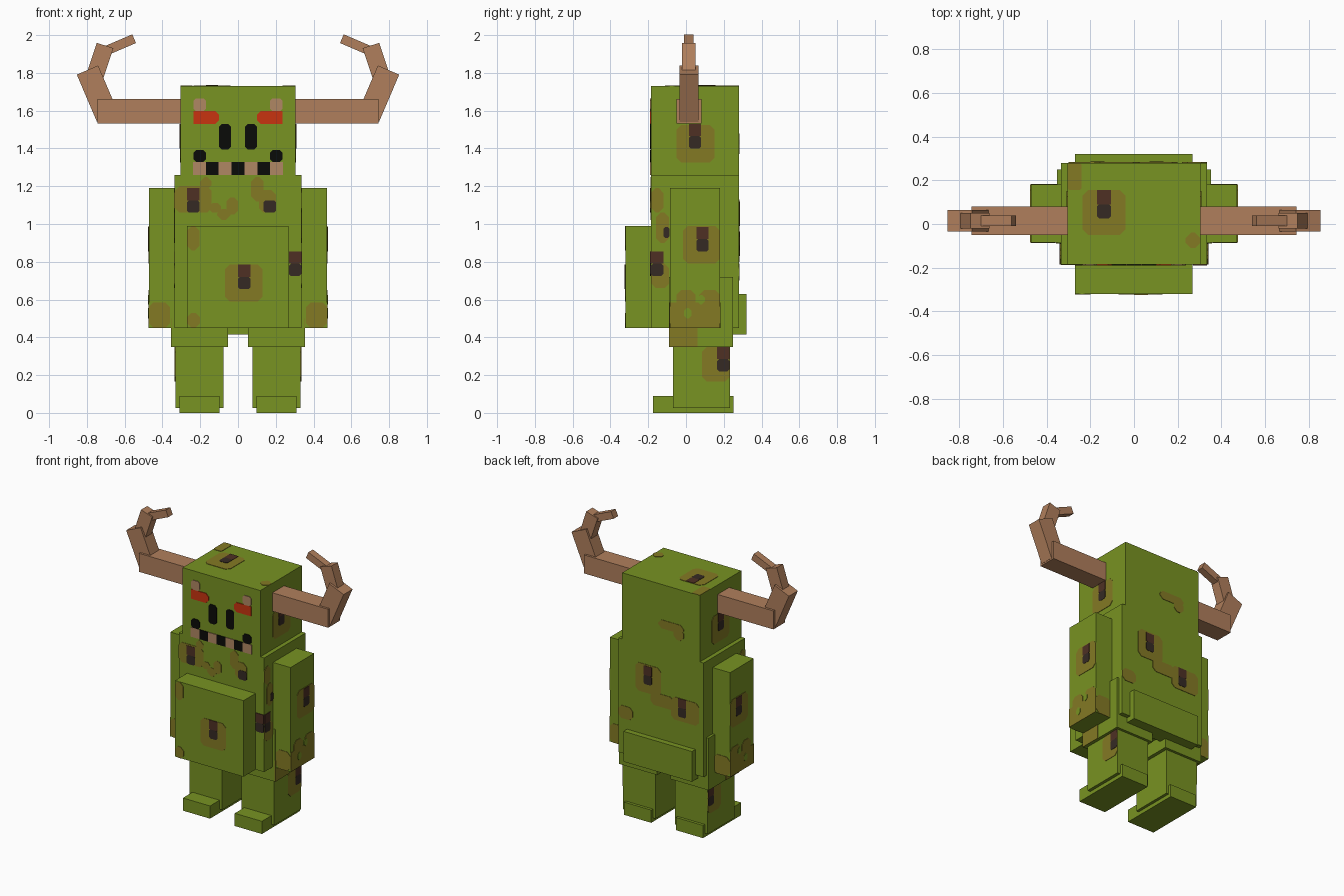
import bpy, bmesh, math
from mathutils import Vector, Matrix

if "Cube" in bpy.data.objects:
    bpy.data.objects.remove(bpy.data.objects["Cube"])

def srgb(h):
    c = [int(h[i:i + 2], 16) / 255 for i in (0, 2, 4)]
    return [x / 12.92 if x <= 0.04045 else ((x + 0.055) / 1.055) ** 2.4 for x in c] + [1]

MATS = {}
for name, col in dict(green="789322", olive="847A24", brown="4E3024", dark_brown="352A24",
                      horn="B07F5C", red="C83410", black="0A0B08", tooth="B08763").items():
    m = bpy.data.materials.new(name)
    m.diffuse_color = srgb(col)
    m.use_nodes = True
    m.node_tree.nodes["Principled BSDF"].inputs["Base Color"].default_value = m.diffuse_color
    MATS[name] = m
NAMES = list(MATS)

def finish(bm, name, mats):
    bmesh.ops.recalc_face_normals(bm, faces=bm.faces)
    me = bpy.data.meshes.new(name)
    bm.to_mesh(me)
    bm.free()
    for m in mats:
        me.materials.append(MATS[m])
    ob = bpy.data.objects.new(name, me)
    bpy.context.collection.objects.link(ob)
    return ob

def box(name, x, y, z, mat="green", tilt=0):
    """Box from ranges; tilt turns it about y through its centre."""
    bm = bmesh.new()
    size = [r[1] - r[0] for r in (x, y, z)]
    mid = Vector([(r[0] + r[1]) / 2 for r in (x, y, z)])
    bmesh.ops.create_cube(bm, size=1, matrix=Matrix.Translation(mid)
                          @ Matrix.Rotation(tilt, 4, 'Y') @ Matrix.Diagonal((*size, 1)))
    return finish(bm, name, [mat])

def markings(name, axis, pos, items):
    """Thin painted plates on the plane axis=pos; each item is (colour, u0, u1, v0, v1, corner cut)."""
    bm = bmesh.new()
    out = -1 if pos < 0 else 1
    for mat, u0, u1, v0, v1, c in items:
        lift = 0.003 if mat == "olive" else 0.005
        outline = [(u0 + c, v0), (u1 - c, v0), (u1, v0 + c), (u1, v1 - c),
                   (u1 - c, v1), (u0 + c, v1), (u0, v1 - c), (u0, v0 + c)]
        if c == 0:
            outline = [(u0, v0), (u1, v0), (u1, v1), (u0, v1)]
        rings = []
        for w in (pos - out * 0.002, pos + out * lift):
            put = {'x': lambda u, v: (w, u, v), 'y': lambda u, v: (u, w, v),
                   'z': lambda u, v: (u, v, w)}[axis]
            rings.append([bm.verts.new(put(u, v)) for u, v in outline])
        a, b = rings
        n = len(a)
        faces = [bm.faces.new(a), bm.faces.new(b)]
        faces += [bm.faces.new((a[i], a[(i + 1) % n], b[(i + 1) % n], b[i])) for i in range(n)]
        for f in faces:
            f.material_index = NAMES.index(mat)
    return finish(bm, name, NAMES)

def patch(u0, u1, v0, v1, c=0.025):
    return ("olive", u0, u1, v0, v1, c)

def wart(u, v):
    """Two-tone dark wart, lower left corner at u, v."""
    return [("dark_brown", u, u + 0.065, v, v + 0.065, 0.01),
            ("brown", u, u + 0.065, v + 0.065, v + 0.13, 0)]

# Trunk
box("head", (-.305, .305), (-.185, .28), (1.26, 1.73))
box("body", (-.335, .335), (-.185, .28), (.45, 1.26))
box("belly", (-.27, .267), (-.32, -.185), (.45, .99))
box("rump", (-.27, .267), (.2, .32), (.415, .63))

for s, side in ((1, "right"), (-1, "left")):
    def sx(a, b):
        return (a, b) if s > 0 else (-b, -a)
    # Limbs
    box(side + "_arm", sx(.335, .472), (-.085, .18), (.45, 1.19))
    box(side + "_thigh", sx(.053, .353), (-.09, .25), (.35, .72))
    box(side + "_lower_leg", sx(.077, .332), (-.068, .232), (.027, .35))
    box(side + "_foot", sx(.097, .31), (-.175, .252), (0, .09))

    # Horn: straight base, then three thinner tilted pieces
    box(side + "_horn_base", sx(.305, .743), (-.05, .081), (1.532, 1.663), "horn")
    for i, (p, q, w, d) in enumerate((((.69, 1.565), (.797, 1.815), .123, .1),
                                      ((.765, 1.76), (.704, 1.945), .092, .07),
                                      ((.695, 1.919), (.55, 1.981), .05, .05))):
        p, q = Vector(p), Vector(q)
        m, l = (p + q) / 2, (q - p).length
        tilt = math.atan2(q.x - p.x, q.y - p.y) * s
        box(f"{side}_horn_piece_{i + 1}", (s * m.x - w / 2, s * m.x + w / 2),
            (.015 - d / 2, .015 + d / 2), (m.y - l / 2, m.y + l / 2), "horn", tilt)

    # Markings on the outer sides
    markings(side + "_head_spot", 'x', s * .305, [patch(-.05, .15, 1.325, 1.525)] + wart(.015, 1.4))
    markings(side + "_body_spots", 'x', s * .335, [
        patch(-.185, -.12, 1.06, 1.19), patch(-.185, -.09, .66, .79), patch(-.16, -.09, .9, 1.06),
        ("dark_brown", -.12, -.088, .925, .985, .01)] + wart(-.185, .725))
    markings(side + "_arm_spots", 'x', s * .472, [
        patch(-.015, .18, .79, .99), patch(-.085, .18, .45, .585, 0), patch(-.05, .05, .56, .65),
        patch(.07, .18, .56, .65), ("green", -.01, .03, .5, .555, .015),
        ("green", .06, .1, .575, .625, .015)] + wart(.055, .855))
    markings(side + "_thigh_spot", 'x', s * .353, [patch(-.09, .06, .35, .5, 0)])
    markings(side + "_leg_spot", 'x', s * .332, [patch(.085, .232, .165, .348)] + wart(.165, .22))
    markings(side + "_arm_front_spot", 'y', -.085, [patch(*sx(.36, .472), .45, .585)])
    markings(side + "_arm_back_spot", 'y', .18, [patch(*sx(.345, .472), .45, .585)])

# Face: eyes, brows, mouth row of alternating gaps and teeth, fangs
face = []
for s in (1, -1):
    def fx(a, b):
        return (a, b) if s > 0 else (-b, -a)
    face += [("black", *fx(.037, .1), 1.395, 1.53, .014),
             ("red", *fx(.1, .185), 1.53, 1.598, .02),
             ("red", *fx(.165, .235), 1.53, 1.598, 0),
             ("tooth", *fx(.17, .235), 1.598, 1.665, .012),
             ("black", *fx(.17, .235), 1.327, 1.393, .014)]
for i in range(7):
    x = -.238 + i * .068
    face.append(("black" if i % 2 else "tooth", x, x + .068, 1.26, 1.327, 0))
markings("face", 'y', -.185, face)

# Chest, belly, back and crown markings
markings("chest_spots", 'y', -.185, [
    patch(-.335, -.14, 1.06, 1.2), patch(-.2, -.14, 1.18, 1.25), patch(-.15, -.09, 1.06, 1.11, .015),
    patch(-.11, -.04, 1.02, 1.08), patch(-.06, 0, 1.05, 1.14, .02),
    patch(.07, .135, 1.12, 1.25), patch(.11, .2, 1.06, 1.18),
    ("dark_brown", .135, .2, 1.06, 1.125, .01)] + wart(-.27, 1.06) + wart(.27, .725))
markings("belly_spots", 'y', -.32, [patch(-.07, .13, .59, .785), patch(-.27, -.205, .86, .99),
                                    patch(-.27, -.2, .45, .53)] + wart(0, .655))
markings("back_spots", 'y', .28, [
    patch(0, .2, .93, 1.13), patch(-.3, -.08, .8, .96), patch(-.1, .08, .86, .95),
    patch(.22, .335, .7, .79), patch(-.18, .02, 1.42, 1.48), patch(-.18, -.1, 1.37, 1.45)]
    + wart(.07, .99) + wart(-.2, .83))
markings("crown_spots", 'z', 1.73, [
    patch(-.235, -.04, -.05, .155), patch(-.305, -.24, .155, .28, .01),
    patch(.235, .305, -.11, -.04)] + wart(-.17, .025))
